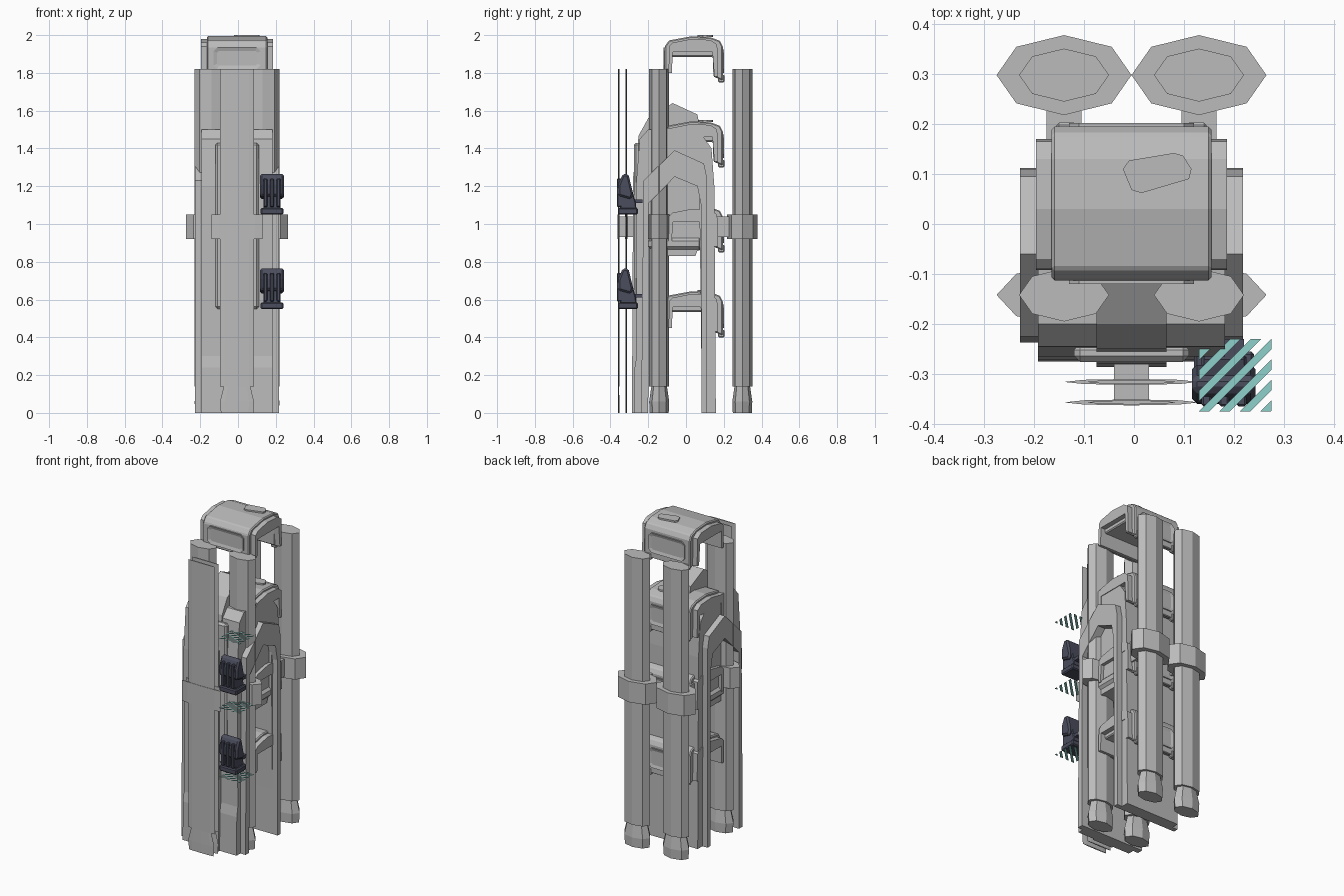
import bpy, bmesh, math
from mathutils import Matrix, Vector

cube = bpy.data.objects.get("Cube")
if cube:
    bpy.data.objects.remove(cube)

CX = -0.005  # the pack's own centre line


def material(name, rgb):
    m = bpy.data.materials.new(name)
    m.use_nodes = True
    col = (*rgb, 1)
    m.diffuse_color = col
    m.node_tree.nodes["Principled BSDF"].inputs["Base Color"].default_value = col
    return m


GREY = material("light grey", (0.5, 0.5, 0.5))
DARK = material("dark slate", (0.07, 0.075, 0.11))
TEAL = material("pale teal", (0.27, 0.64, 0.6))


def finish(bm, name, mat, bevel=0):
    bmesh.ops.recalc_face_normals(bm, faces=bm.faces)
    me = bpy.data.meshes.new(name)
    bm.to_mesh(me)
    bm.free()
    me.materials.append(mat)
    ob = bpy.data.objects.new(name, me)
    bpy.context.scene.collection.objects.link(ob)
    if bevel:
        b = ob.modifiers.new("bevel", 'BEVEL')
        b.width = bevel
        b.segments = 1
        b.limit_method = 'ANGLE'
    return ob


def extrude_yz(name, profile, x0, x1, mat=GREY, bevel=0):
    """Side profile of (y, z) points swept across x."""
    bm = bmesh.new()
    f = bm.faces.new([bm.verts.new((x0, y, z)) for y, z in profile])
    r = bmesh.ops.extrude_face_region(bm, geom=[f])
    vs = [v for v in r["geom"] if isinstance(v, bmesh.types.BMVert)]
    bmesh.ops.translate(bm, verts=vs, vec=(x1 - x0, 0, 0))
    return finish(bm, name, mat, bevel)


def box(name, x, y, z, mat=GREY, bevel=0):
    return extrude_yz(name, [(y[0], z[0]), (y[1], z[0]), (y[1], z[1]), (y[0], z[1])],
                      x[0], x[1], mat, bevel)


def lathe(name, x, y, rx, ry, rings):
    """Eight-sided squashed column from (height, scale) rings."""
    bm = bmesh.new()
    loops = []
    for z, s in rings:
        angles = [k * math.pi / 4 for k in range(8)]
        loops.append([bm.verts.new((x + rx * s * math.cos(a), y + ry * s * math.sin(a), z))
                      for a in angles])
    for a, b in zip(loops, loops[1:]):
        for k in range(8):
            bm.faces.new((a[k], a[(k + 1) % 8], b[(k + 1) % 8], b[k]))
    bm.faces.new(loops[0])
    bm.faces.new(loops[-1])
    return finish(bm, name, GREY)


def window_frame(name, y, side, z0, z1):
    """Chamfered plate with a sunken pane, facing along y."""
    w, c, t = 0.125, 0.02, 0.008
    pts = [(-w + c, z0), (w - c, z0), (w, z0 + c), (w, z1 - c),
           (w - c, z1), (-w + c, z1), (-w, z1 - c), (-w, z0 + c)]
    bm = bmesh.new()
    f = bm.faces.new([bm.verts.new((CX + x, y, z)) for x, z in pts])
    r = bmesh.ops.extrude_face_region(bm, geom=[f])
    vs = [g for g in r["geom"] if isinstance(g, bmesh.types.BMVert)]
    front = [g for g in r["geom"] if isinstance(g, bmesh.types.BMFace)]
    bmesh.ops.translate(bm, verts=vs, vec=(0, side * t, 0))
    bmesh.ops.inset_region(bm, faces=front, thickness=0.02)
    bmesh.ops.translate(bm, verts=front[0].verts, vec=(0, -side * t * 0.8, 0))
    return finish(bm, name, GREY)


# Poles with feet, collars and collar brackets
POLE = [(0, 0.95), (0.06, 1), (0.14, 0.78), (0.1401, 1), (1.82, 1)]
COLLAR = [(0.92, 1), (1.05, 1)]


def pole(name, x, y, ry, collar_ry, bracket):
    lathe(name, x, y, 0.09, ry, POLE)
    lathe(name + "_collar", x, y, 0.135, collar_ry, COLLAR)
    box(name + "_bracket", (x - 0.035, x + 0.035), bracket, (0.93, 1.04))


for s, side in ((1, "left"), (-1, "right")):
    pole("rear_pole_" + side, CX + s * 0.135, 0.298, 0.053, 0.08, (0.13, 0.24))
    pole("front_pole_" + side, CX + s * 0.135, -0.142, 0.053, 0.06, (-0.12, -0.05))
pole("outer_flat_pole", CX, -0.357, 0.004, 0.006, (-0.355, -0.315))
pole("inner_flat_pole", CX, -0.316, 0.004, 0.006, (-0.315, -0.27))


# Tall arches that carry the pack
def arch(name, outer, inner, w, bevel=0):
    extrude_yz(name, outer + inner[::-1], CX - w, CX + w, GREY, bevel)


arch("side_arch",
     [(-0.237, 0), (-0.225, 1.23), (-0.06, 1.39), (0.095, 1.32), (0.11, 1.25), (0.112, 0)],
     [(-0.2, 0), (-0.198, 1.11), (-0.06, 1.25), (0.06, 1.2), (0.08, 1.1), (0.082, 0)], 0.223)
arch("main_shell",
     [(-0.275, 0), (-0.272, 0.24), (-0.262, 0.3), (-0.265, 1.2), (-0.245, 1.45), (-0.2, 1.5),
      (-0.06, 1.51), (0.08, 1.48), (0.135, 1.4), (0.15, 1.2), (0.158, 0)],
     [(-0.21, 0), (-0.205, 1.2), (-0.06, 1.3), (0.07, 1.2), (0.085, 0)], 0.187)
box("chest_panel", (CX - 0.115, CX + 0.115), (-0.276, -0.24), (0.55, 1.43), GREY, 0.012)
extrude_yz("centre_rib",
           [(-0.286, 0), (-0.28, 1.25), (-0.25, 1.47), (-0.2, 1.56), (-0.07, 1.64),
            (0.06, 1.58), (0.08, 1.48), (-0.06, 1.4), (-0.21, 1.4), (-0.22, 0)],
           CX - 0.07, CX + 0.07)

# Enclosed core with a chamfered underside
extrude_yz("core", [(-0.2, 0.93), (-0.16, 0.83), (0.05, 0.83), (0.084, 0.93),
                    (0.08, 1.3), (-0.06, 1.35), (-0.2, 1.3)], CX - 0.17, CX + 0.17)
box("core_belt", (CX - 0.185, CX + 0.185), (-0.2, 0.09), (0.86, 0.93), GREY, 0.02)

# Four equal caps stacked up the pack
CAP = [(-0.113, -0.2), (-0.113, -0.06), (-0.09, -0.028), (0.03, -0.006), (0.13, -0.012),
       (0.18, -0.03), (0.195, -0.06), (0.195, -0.24)]
CAP_IN = [(-0.088, -0.2), (-0.082, -0.115), (0.142, -0.115), (0.145, -0.22)]
RAIL = [(-0.092, -0.2), (-0.09, -0.06), (-0.07, -0.04), (0.03, -0.02), (0.13, -0.026),
        (0.165, -0.05), (0.17, -0.22)]
RAIL_IN = [(-0.075, -0.2), (-0.07, -0.09), (0.14, -0.09), (0.15, -0.22)]

for i in range(4):
    top = 2.0 - 0.45 * i
    n = "cap_%d_" % (i + 1)

    def lift(pts):
        return [(y, z + top) for y, z in pts]
    arch(n + "shell", lift(CAP), lift(CAP_IN), 0.16, 0.006)
    arch(n + "rail", lift(RAIL), lift(RAIL_IN), 0.191)
    window_frame(n + "front_window", -0.112, -1, top - 0.18, top - 0.065)
    window_frame(n + "rear_window", 0.194, 1, top - 0.2, top - 0.075)
    # small six-sided badge plate on top
    bm = bmesh.new()
    rim = [(-0.022, 0.11), (-0.005, 0.068), (0.015, 0.062), (0.11, 0.09), (0.115, 0.11),
           (0.098, 0.137), (0.08, 0.142), (-0.01, 0.127)]
    f = bm.faces.new([bm.verts.new((x, y, top - 0.01)) for x, y in rim])
    r = bmesh.ops.extrude_face_region(bm, geom=[f])
    bmesh.ops.translate(bm, vec=(0, 0, 0.01),
                        verts=[v for v in r["geom"] if isinstance(v, bmesh.types.BMVert)])
    finish(bm, n + "top_plate", GREY)
    for s in (1, -1):
        x = CX + s * 0.13
        box(n + "clip", (x - 0.02, x + 0.02), (0.17, 0.203), (top - 0.25, top - 0.21), GREY, 0.005)

# Dark strap buckles
for i, z in enumerate((1.05, 0.55)):
    n = "buckle_%d_" % (i + 1)

    def raised(pts):
        return [(y, z + h) for y, h in pts]
    extrude_yz(n + "body", raised([(-0.355, 0), (-0.26, 0), (-0.265, 0.06), (-0.305, 0.2),
                                   (-0.34, 0.2), (-0.345, 0.06)]), 0.135, 0.225, DARK, 0.005)
    extrude_yz(n + "head", raised([(-0.36, 0.1), (-0.29, 0.08), (-0.28, 0.11), (-0.305, 0.215),
                                   (-0.335, 0.215), (-0.358, 0.16)]), 0.116, 0.243, DARK, 0.01)
    box(n + "tab", (0.14, 0.22), (-0.28, -0.23), (z + 0.06, z + 0.08), DARK)
    box(n + "foot", (0.12, 0.24), (-0.36, -0.255), (z, z + 0.035), DARK, 0.006)
    for x in (0.135, 0.17, 0.205):
        box(n + "rib", (x, x + 0.02), (-0.365, -0.33), (z + 0.04, z + 0.19), DARK, 0.004)

# Striped square tags, cut diagonally from flat sheets
X0, Y0, SIZE, STEP = 0.13, -0.375, 0.145, 0.041
for i, z in enumerate((1.39, 0.955, 0.52)):
    bm = bmesh.new()
    for k in range(-4, 4):
        sheet = bmesh.new()
        c = [sheet.verts.new((X0 + SIZE * a, Y0 + SIZE * b, z))
             for a, b in ((0, 0), (1, 0), (1, 1), (0, 1))]
        sheet.faces.new(c)
        for edge, d in ((0.0, -1), (0.021, 1)):
            bmesh.ops.bisect_plane(sheet, geom=sheet.verts[:] + sheet.edges[:] + sheet.faces[:],
                                   plane_co=(X0 + k * STEP + edge, Y0, z),
                                   plane_no=(d, -d, 0), clear_outer=True)
        for f in sheet.faces:
            bm.faces.new([bm.verts.new(v.co) for v in f.verts])
        sheet.free()
    finish(bm, "striped_tag_%d" % (i + 1), TEAL)
